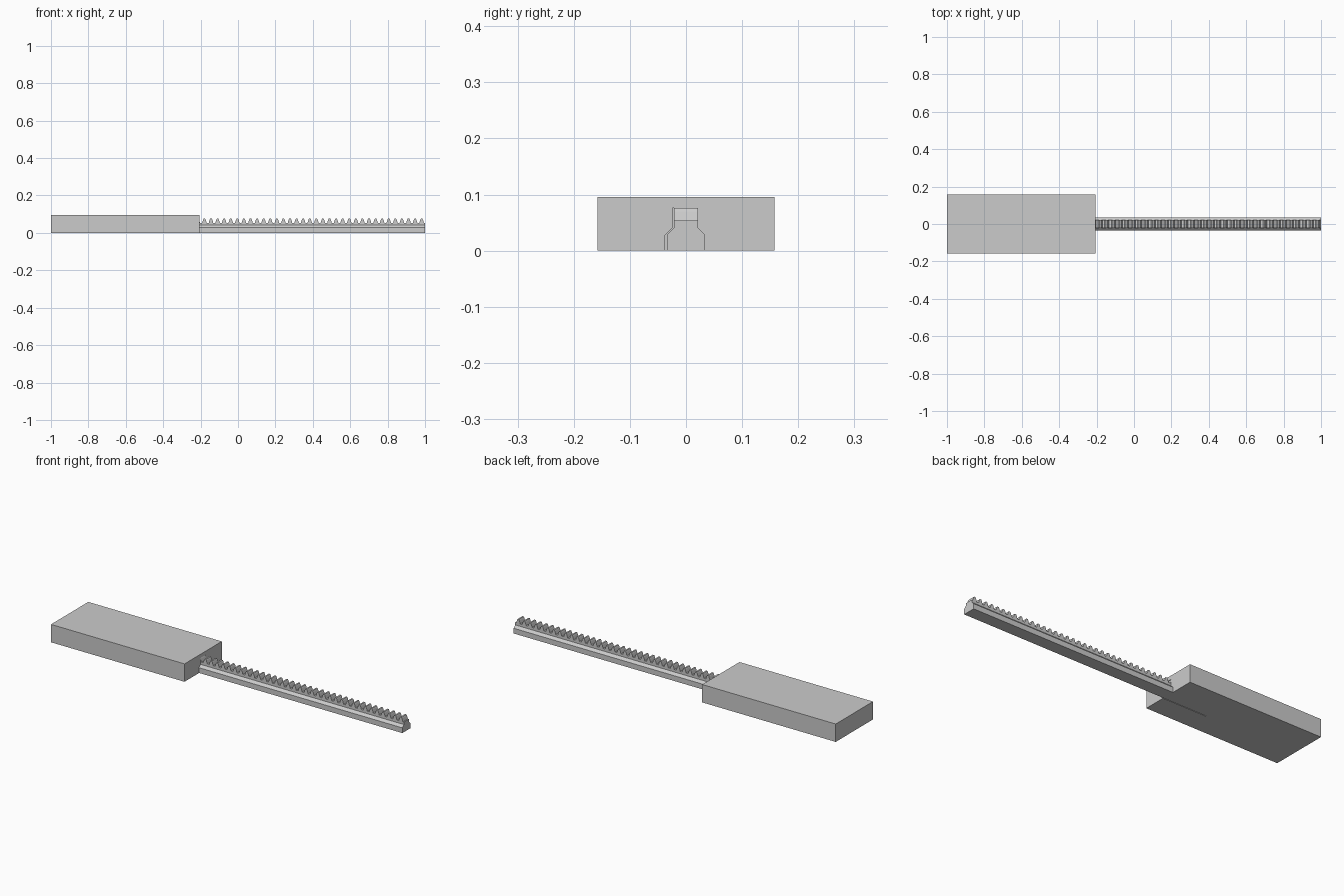
import bpy
import bmesh
from mathutils import Vector

cube = bpy.data.objects.get("Cube")
if cube:
    bpy.data.objects.remove(cube, do_unlink=True)

grey = bpy.data.materials.new("plain grey")
grey.use_nodes = True
colour = (0.6, 0.6, 0.6, 1)
grey.diffuse_color = colour
grey.node_tree.nodes["Principled BSDF"].inputs["Base Color"].default_value = colour


def extrude(bm, points, depth):
    """Add a closed prism: a flat outline swept along a vector."""
    face = bm.faces.new([bm.verts.new(p) for p in points])
    swept = bmesh.ops.extrude_face_region(bm, geom=[face], use_keep_orig=True)
    verts = [g for g in swept["geom"] if isinstance(g, bmesh.types.BMVert)]
    bmesh.ops.translate(bm, verts=verts, vec=Vector(depth))


def finish(bm, name):
    bmesh.ops.recalc_face_normals(bm, faces=bm.faces)
    mesh = bpy.data.meshes.new(name)
    bm.to_mesh(mesh)
    bm.free()
    mesh.materials.append(grey)
    obj = bpy.data.objects.new(name, mesh)
    bpy.context.collection.objects.link(obj)
    return obj


BOX_END, SLOT_END = -0.207, -0.465
FOOT, NECK = 0.034, 0.021          # half widths of the rail
SHOULDER, WAIST, ROOT, TIP = 0.028, 0.041, 0.054, 0.076

# Housing block
bm = bmesh.new()
extrude(bm, [(-1, y, z) for y, z in
             ((-0.158, 0), (0.158, 0), (0.158, 0.096), (-0.158, 0.096))],
        (BOX_END + 1, 0, 0))
housing = finish(bm, "housing")

# Guide slot in the housing, slightly wider than the rail on the front side
gap = 0.003
slot = [(FOOT, -0.02), (FOOT, SHOULDER), (NECK, WAIST), (NECK, TIP),
        (-NECK - gap, TIP), (-NECK - gap, WAIST),
        (-FOOT - gap, SHOULDER), (-FOOT - gap, -0.02)]
bm = bmesh.new()
extrude(bm, [(SLOT_END, y, z) for y, z in slot], (0.4, 0, 0))
cutter = finish(bm, "slot_cutter")
cutter.hide_render = True
cut = housing.modifiers.new("slot", 'BOOLEAN')
cut.operation = 'DIFFERENCE'
cut.solver = 'EXACT'
cut.object = cutter
bpy.context.view_layer.objects.active = housing
bpy.ops.object.modifier_apply(modifier=cut.name)
bpy.data.objects.remove(cutter, do_unlink=True)

# Rail: wide foot with sloping shoulders
foot = [(FOOT, 0), (FOOT, SHOULDER), (NECK, WAIST),
        (-NECK, WAIST), (-FOOT, SHOULDER), (-FOOT, 0)]
bm = bmesh.new()
extrude(bm, [(SLOT_END, y, z) for y, z in foot], (1 - SLOT_END, 0, 0))
finish(bm, "rail")

# Toothed strip on top of the rail, with rounded tooth flanks
PITCH = 0.0352
tooth = [(-0.012, ROOT), (-0.0095, 0.062), (-0.007, 0.07), (-0.004, TIP)]
tooth += [(-x, z) for x, z in reversed(tooth)]
outline = [(1, WAIST), (SLOT_END, WAIST), (SLOT_END, ROOT)]
count = int((1 - SLOT_END) / PITCH)
for i in reversed(range(count)):
    centre = 0.982 - i * PITCH
    outline += [(centre + x, z) for x, z in tooth]
outline.append((1, ROOT))
bm = bmesh.new()
extrude(bm, [(x, -NECK, z) for x, z in outline], (0, 2 * NECK, 0))
finish(bm, "toothed_strip")
